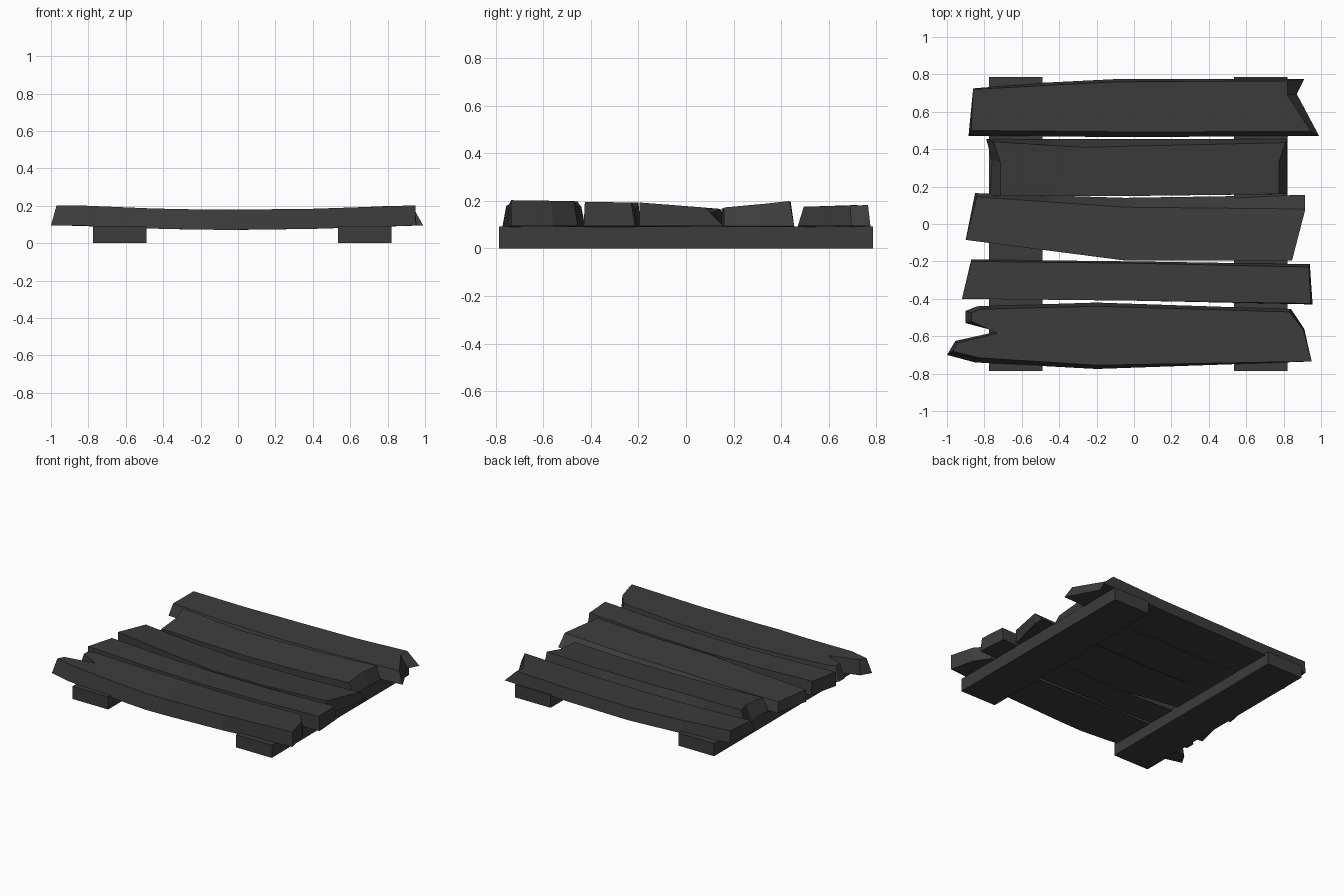
import bpy, bmesh

dark = bpy.data.materials.new("dark_wood")
dark.diffuse_color = (0.045, 0.045, 0.045, 1)


def finish(bm, name):
    bmesh.ops.recalc_face_normals(bm, faces=bm.faces[:])
    me = bpy.data.meshes.new(name)
    bm.to_mesh(me)
    bm.free()
    me.materials.append(dark)
    bpy.context.collection.objects.link(bpy.data.objects.new(name, me))


def plank(name, z_front, z_back, outline):
    """Outline rows: bottom x, y and optional inset dx, dy of the top corner."""
    rows = [(r + (0, 0))[:4] for r in outline]
    y0 = min(r[1] for r in rows)
    y1 = max(r[1] for r in rows)
    bm = bmesh.new()
    low, high = [], []
    for x, y, dx, dy in rows:
        low.append(bm.verts.new((x, y, 0.095)))
        t = (y + dy - y0) / (y1 - y0)
        high.append(bm.verts.new((x + dx, y + dy, z_front + t * (z_back - z_front))))
    bm.faces.new(low)
    bm.faces.new(high)
    n = len(rows)
    for i in range(n):
        j = (i + 1) % n
        bm.faces.new((low[i], low[j], high[j], high[i]))
    # cut across the plank, then sag its middle
    for cx in (-0.45, -0.05, 0.4):
        bmesh.ops.bisect_plane(bm, geom=bm.verts[:] + bm.edges[:] + bm.faces[:],
                               plane_co=(cx, 0, 0), plane_no=(1, 0, 0))
    for v in bm.verts:
        v.co.z -= 0.024 * max(0, 1 - (v.co.x / 0.85) ** 2)
    bmesh.ops.triangulate(bm, faces=[f for f in bm.faces if len(f.verts) > 4])
    finish(bm, name)


# two support beams running front to back
for name, x0, x1 in (("left_beam", -0.775, -0.49), ("right_beam", 0.535, 0.82)):
    bm = bmesh.new()
    bmesh.ops.create_cube(bm, size=1)
    for v in bm.verts:
        v.co = ((x0 + x1) / 2 + v.co.x * (x1 - x0), v.co.y * 1.57, (v.co.z + 0.5) * 0.092)
    finish(bm, name)

# front plank, split at its left end
plank("front_plank", 0.203, 0.198, [
    (-0.90, -0.465, 0.03, -0.01), (-0.84, -0.44, 0.02, -0.015), (-0.2, -0.42, 0, -0.02),
    (0.84, -0.455, -0.01, -0.015), (0.91, -0.56, -0.005, -0.005), (0.95, -0.735),
    (-0.2, -0.775, 0, 0.02), (-0.85, -0.74, 0.02, 0.025), (-1.0, -0.70, 0.03, 0.02),
    (-0.955, -0.625, 0.01, -0.01), (-0.73, -0.575, 0, -0.01), (-0.90, -0.53, 0.03, 0.01)])

plank("second_plank", 0.196, 0.192, [
    (-0.87, -0.19, 0, -0.01), (0, -0.2, 0, -0.01), (0.94, -0.215, -0.005, -0.015),
    (0.955, -0.43, -0.01, 0.005), (0, -0.41), (-0.92, -0.40)])

# middle plank with a sloped back edge
plank("middle_plank", 0.193, 0.165, [
    (-0.85, 0.165, 0.01, -0.02), (-0.05, 0.14, 0, -0.05), (0.915, 0.155, 0, -0.075),
    (0.915, 0.08, 0, -0.005), (0.845, -0.195), (-0.05, -0.195), (-0.90, -0.085)])

plank("fourth_plank", 0.175, 0.203, [
    (-0.79, 0.455, 0.04, -0.015), (-0.28, 0.455, 0, -0.045), (0.82, 0.455, -0.01, -0.02),
    (0.815, 0.33, -0.04, 0), (0.815, 0.16, -0.04, 0), (0, 0.15), (-0.77, 0.15, 0.055, 0),
    (-0.76, 0.34, 0.045, -0.01)])

# back plank, notched at its right end
plank("back_plank", 0.174, 0.184, [
    (-0.86, 0.725, 0, -0.005), (-0.49, 0.755, 0, -0.015), (-0.09, 0.775, 0, -0.015),
    (0.91, 0.775, -0.09, -0.01), (0.87, 0.695, -0.05, -0.005), (0.99, 0.47, -0.045, 0.025),
    (0, 0.465, 0, 0.027), (-0.885, 0.47, 0.015, 0.03)])
